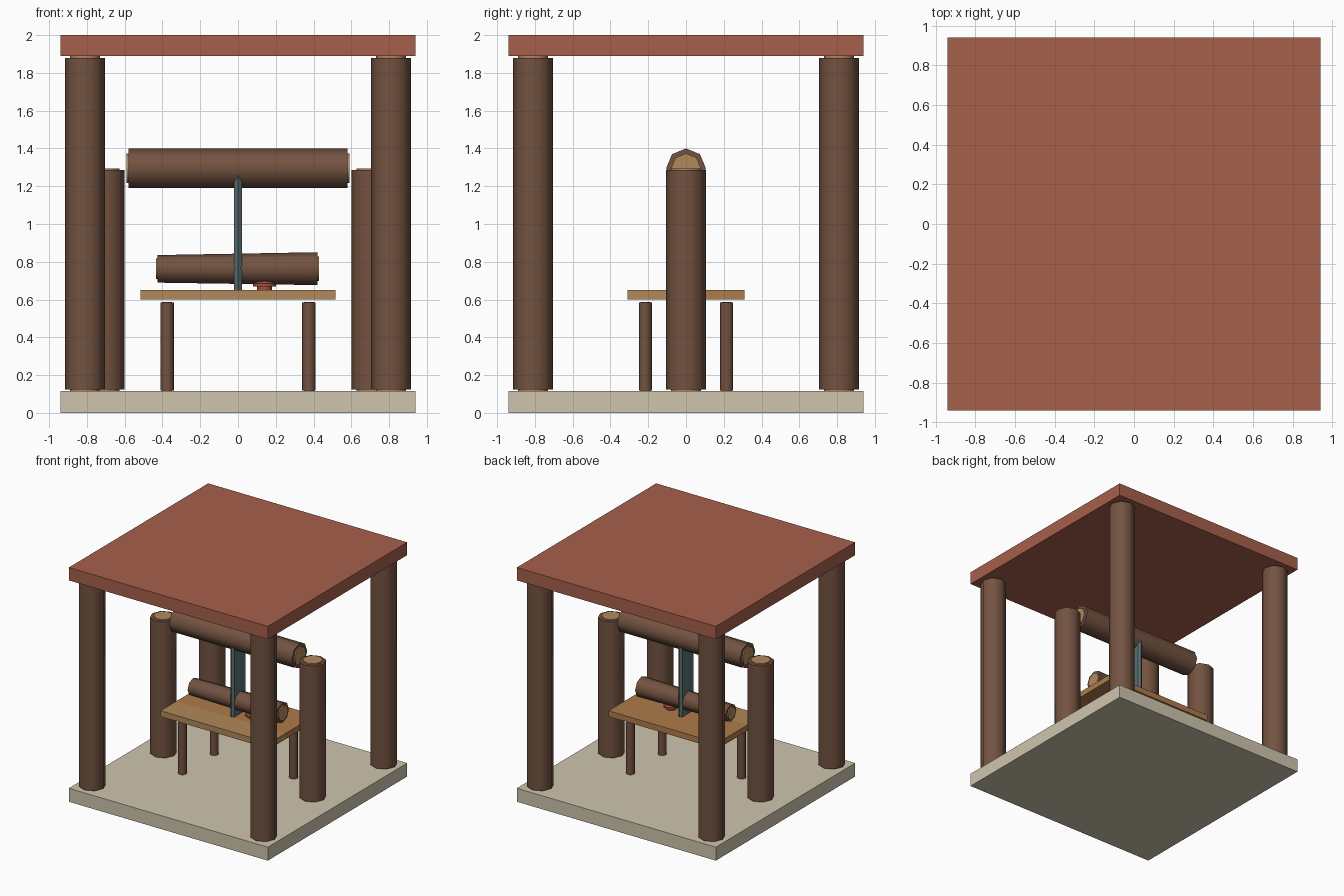
import bpy, bmesh, math
from mathutils import Vector

if "Cube" in bpy.data.objects:
    bpy.data.objects.remove(bpy.data.objects["Cube"])


def material(name, rgb):
    m = bpy.data.materials.new(name)
    m.diffuse_color = (*rgb, 1)
    m.use_nodes = True
    m.node_tree.nodes["Principled BSDF"].inputs["Base Color"].default_value = m.diffuse_color
    return m


BARK = material("bark", (0.17, 0.085, 0.052))
WOOD = material("cut_wood", (0.44, 0.25, 0.11))
STONE = material("stone", (0.62, 0.56, 0.42))
TILE = material("roof_red", (0.38, 0.115, 0.07))
PLANK_A = material("plank_light", (0.44, 0.25, 0.10))
PLANK_B = material("plank_orange", (0.42, 0.20, 0.07))
STEEL = material("steel", (0.10, 0.16, 0.17))
KNOB = material("knob_red", (0.35, 0.08, 0.05))


def finish(name, bm, mat, smooth=None):
    bmesh.ops.recalc_face_normals(bm, faces=bm.faces)
    me = bpy.data.meshes.new(name)
    bm.to_mesh(me)
    bm.free()
    me.materials.append(mat)
    ob = bpy.data.objects.new(name, me)
    bpy.context.collection.objects.link(ob)
    if smooth:
        bpy.ops.object.select_all(action='DESELECT')
        ob.select_set(True)
        bpy.context.view_layer.objects.active = ob
        bpy.ops.object.shade_smooth_by_angle(angle=math.radians(smooth))
    return ob


def box(name, lo, hi, mat):
    bm = bmesh.new()
    bmesh.ops.create_cube(bm, size=1)
    lo, hi = Vector(lo), Vector(hi)
    for v in bm.verts:
        v.co = (lo + hi) / 2 + v.co * (hi - lo)
    return finish(name, bm, mat)


def prism(name, a, b, ra, rb, mat, sides=8):
    """Cylinder or cone from a to b, with a corner on each axis."""
    a, b = Vector(a), Vector(b)
    d = (b - a).normalized()
    u = Vector((0, 1, 0))
    w = d.cross(u)
    bm = bmesh.new()
    rings = []
    for c, r in ((a, ra), (b, rb)):
        rings.append([bm.verts.new(c + r * (u * math.cos(t) + w * math.sin(t)))
                      for t in (2 * math.pi * i / sides for i in range(sides))])
    bm.faces.new(rings[0])
    bm.faces.new(rings[1])
    for i in range(sides):
        j = (i + 1) % sides
        bm.faces.new((rings[0][i], rings[0][j], rings[1][j], rings[1][i]))
    return finish(name, bm, mat, 50)


def log(name, a, b, ra, rb, inset=0.01, core=0.75):
    """Bark sleeve with a thinner wood core sticking out at both ends."""
    a, b = Vector(a), Vector(b)
    d = (b - a).normalized() * inset
    prism(name + "_bark", a + d, b - d, ra, rb, BARK)
    prism(name + "_core", a, b, ra * core, rb * core, WOOD)


# base and roof slabs
box("base_slab", (-0.94, -0.94, 0), (0.94, 0.94, 0.115), STONE)
box("roof_slab", (-0.94, -0.94, 1.89), (0.94, 0.94, 2.0), TILE)

# corner posts, short posts and table legs
for sx, nx in ((-1, "left"), (1, "right")):
    x = 0.705 * sx
    log(f"short_post_{nx}", (x, 0, 0.115), (x, 0, 1.295), 0.105, 0.105)
    for sy, ny in ((-1, "front"), (1, "back")):
        x, y = 0.81 * sx, 0.81 * sy
        log(f"corner_post_{ny}_{nx}", (x, y, 0.115), (x, y, 1.89), 0.105, 0.105)
        x, y = 0.375 * sx, 0.215 * sy
        log(f"table_leg_{ny}_{nx}", (x, y, 0.115), (x, y, 0.588), 0.035, 0.035, 0.004)

# crossbeam log and tapered log being sawn
log("crossbeam", (-0.59, 0, 1.295), (0.59, 0, 1.295), 0.105, 0.105)
log("sawn_log", (-0.435, 0, 0.7625), (0.43, 0, 0.7635), 0.073, 0.087)

# table top of two planks
box("table_plank_front", (-0.515, -0.31, 0.6), (0.515, -0.1, 0.65), PLANK_A)
box("table_plank_back", (-0.515, -0.1, 0.6), (0.515, 0.31, 0.65), PLANK_B)

# saw blade with sharpened edges
bm = bmesh.new()
outline = [(0, -0.09), (0.02, -0.075), (0.02, 0.075),
           (0, 0.09), (-0.02, 0.075), (-0.02, -0.075)]
face = bm.faces.new([bm.verts.new((x, y, 0.65)) for x, y in outline])
ext = bmesh.ops.extrude_face_region(bm, geom=[face], use_keep_orig=True)
for g in ext["geom"]:
    if isinstance(g, bmesh.types.BMVert):
        g.co.z = 1.26
finish("saw_blade", bm, STEEL)

# red knob under the log
prism("knob_stem", (0.14, 0, 0.65), (0.14, 0, 0.67), 0.04, 0.04, KNOB)
prism("knob_rim", (0.14, 0, 0.668), (0.14, 0, 0.685), 0.06, 0.06, KNOB)
prism("knob_top", (0.14, 0, 0.685), (0.14, 0, 0.705), 0.06, 0.03, KNOB)
